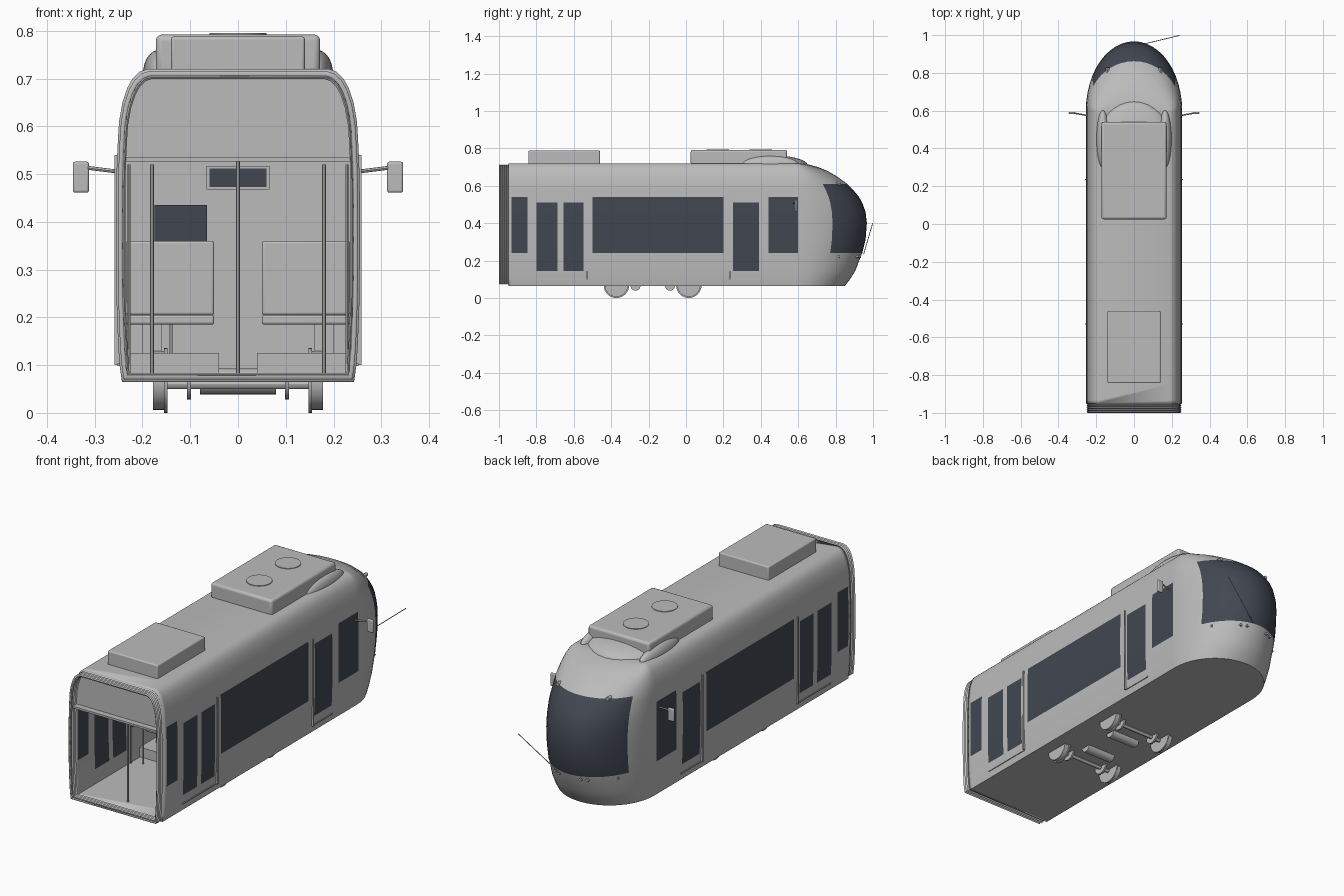
import bpy, bmesh, math
from mathutils import Vector

cube = bpy.data.objects.get("Cube")
if cube:
    bpy.data.objects.remove(cube)


def material(name, color):
    m = bpy.data.materials.new(name)
    m.use_nodes = True
    m.diffuse_color = (*color, 1)
    m.node_tree.nodes["Principled BSDF"].inputs["Base Color"].default_value = (*color, 1)
    return m


GREY = material("body grey", (0.5, 0.5, 0.5))
GLASS = material("dark glass", (0.053, 0.062, 0.083))
made = []


def finish(bm, name, mats=(GREY,), bevel=0, shell=0):
    bmesh.ops.recalc_face_normals(bm, faces=bm.faces)
    mesh = bpy.data.meshes.new(name)
    bm.to_mesh(mesh)
    bm.free()
    ob = bpy.data.objects.new(name, mesh)
    bpy.context.collection.objects.link(ob)
    for m in mats:
        mesh.materials.append(m)
    if shell:
        mod = ob.modifiers.new("shell", "SOLIDIFY")
        mod.thickness, mod.offset = shell, -1
    if bevel:
        mod = ob.modifiers.new("bevel", "BEVEL")
        mod.width, mod.segments = bevel, 3
    made.append(ob)
    return ob


def box(name, xs, ys, zs, mat=GREY, bevel=0):
    bm = bmesh.new()
    bmesh.ops.create_cube(bm, size=1)
    for v in bm.verts:
        v.co = [(r[0] + r[1]) / 2 + c * (r[1] - r[0]) for r, c in zip((xs, ys, zs), v.co)]
    return finish(bm, name, (mat,), bevel)


def both(name, xs, ys, zs, mat=GREY, bevel=0):
    for side, s in (("left", 1), ("right", -1)):
        box(f"{side}_{name}", sorted(s * x for x in xs), ys, zs, mat, bevel)


def rod(name, a, b, radius, segments=12, mat=GREY):
    a, b = Vector(a), Vector(b)
    bm = bmesh.new()
    bmesh.ops.create_cone(bm, cap_ends=True, segments=segments, radius1=radius,
                          radius2=radius, depth=(b - a).length)
    turn = (b - a).to_track_quat("Z", "Y")
    for v in bm.verts:
        v.co = turn @ v.co + (a + b) / 2
    return finish(bm, name, (mat,))


def dome(name, centre, radii):
    bm = bmesh.new()
    bmesh.ops.create_uvsphere(bm, u_segments=32, v_segments=16, radius=1)
    for v in bm.verts:
        v.co = [c + r * k for c, r, k in zip(centre, radii, v.co)]
    return finish(bm, name)


# Body levels: height, half width, nose tip
LEVELS = [(.065, .243, .85), (.10, .248, .877), (.145, .251, .905), (.24, .2545, .942),
          (.31, .255, .96), (.40, .255, .967), (.46, .255, .96), (.51, .254, .942),
          (.54, .253, .925), (.58, .251, .892), (.61, .249, .862), (.65, .242, .807),
          (.68, .232, .755), (.70, .221, .705), (.715, .205, .65), (.72, .19, .62)]
# Side glazing: start, end, bottom, top
GLAZING = [(-.933, -.848, .24, .54), (-.80, -.687, .145, .51), (-.655, -.548, .145, .51),
           (-.50, .20, .24, .54), (.25, .39, .145, .51), (.44, .598, .24, .54)]
END, START, STEPS = -.95, .6, 24
stations = [END] + sorted(y for w in GLAZING for y in w[:2])


def ring(z, half, tip):
    left = [(half, y, z) for y in stations]
    arc = [(half * math.cos(a), START + (tip - START) * math.sin(a), z)
           for a in (math.pi * i / STEPS for i in range(STEPS + 1))]
    right = [(-half, y, z) for y in reversed(stations)]
    return left + arc + right


# Body shell with side windows and wraparound windscreen
bm = bmesh.new()
rings = [[bm.verts.new(p) for p in ring(*lv)] for lv in LEVELS]
first = len(stations)
for k in range(len(rings) - 1):
    lo, hi = rings[k], rings[k + 1]
    zm = (LEVELS[k][0] + LEVELS[k + 1][0]) / 2
    for i in range(len(lo) - 1):
        f = bm.faces.new((lo[i], lo[i + 1], hi[i + 1], hi[i]))
        ym = (lo[i].co.y + lo[i + 1].co.y) / 2
        step = i - first
        on_nose = 0 <= step < STEPS
        screen = 4 <= step < STEPS - 4 and .24 < zm < .61
        side = not on_nose and any(a < ym < b and c < zm < d for a, b, c, d in GLAZING)
        f.material_index = int(screen or side)
bm.faces.new(rings[0])
bm.faces.new(rings[-1])
finish(bm, "body_shell", (GREY, GLASS), shell=.012)

# Pleated gangway at the open end
section = [(h, z) for z, h, t in LEVELS] + [(-h, z) for z, h, t in reversed(LEVELS)]
bm = bmesh.new()
loops = []
PLEATS = 10
for i in range(PLEATS + 1):
    s = .985 if i % 2 else .965
    y = END + .004 - i * .054 / PLEATS
    loops.append([bm.verts.new((x * s, y, .393 + (z - .393) * s)) for x, z in section])
for a, b in zip(loops, loops[1:]):
    for i in range(len(a)):
        j = (i + 1) % len(a)
        bm.faces.new((a[i], a[j], b[j], b[i]))
finish(bm, "gangway_bellows", shell=.01)


def bulkhead(name, bottom, y, depth):
    # Flat wall following the inside of the body above a given height
    bm = bmesh.new()
    pts = [(x * .955, .393 + (z - .393) * .965) for x, z in section if z >= bottom]
    face = bm.faces.new([bm.verts.new((x, y, z)) for x, z in pts])
    out = bmesh.ops.extrude_face_region(bm, geom=[face])["geom"]
    bmesh.ops.translate(bm, vec=(0, depth, 0),
                        verts=[g for g in out if isinstance(g, bmesh.types.BMVert)])
    finish(bm, name)


bulkhead("end_header", .53, -.955, .015)
box("header_ledge", (-.235, .235), (-.985, -.945), (.526, .536))
bulkhead("cab_partition", 0, .41, .012)
box("partition_window_frame", (-.066, .066), (.404, .41), (.468, .517))
box("partition_window", (-.06, .06), (.401, .405), (.473, .512), GLASS)
box("screen", (-.175, -.065), (.38, .388), (.36, .435), GLASS)
rod("screen_post", (-.14, .39, .08), (-.14, .39, .37), .003)

# Interior seats and poles
both("seat_platform", (.04, .235), (-.45, .09), (.076, .125))
for n, y in enumerate((-.40, -.22, -.04)):
    both(f"seat_cushion_{n}", (.05, .235), (y, y + .11), (.185, .205), bevel=.005)
    both(f"seat_back_{n}", (.05, .235), (y + .10, y + .115), (.205, .36), bevel=.005)
    both(f"seat_leg_{n}", (.16, .20), (y + .03, y + .08), (.12, .19))
rod("centre_pole", (0, -.88, .075), (0, -.88, .53), .004)
for s in (-1, 1):
    rod("inner_pole", (s * .18, -.5, .075), (s * .18, -.5, .52), .004)
    rod("side_pole", (s * .228, -.53, .075), (s * .228, -.53, .52), .003)
    rod("door_pole", (s * .228, .235, .075), (s * .228, .235, .52), .003)

# Door rails and sills
for name, rail, a, b in (("rear", -.53, -.80, -.53), ("cab", .235, .235, .40)):
    both(f"{name}_door_rail", (.246, .259), (rail - .003, rail + .003), (.10, .54))
    both(f"{name}_door_sill", (.243, .252), (a, b), (.098, .103))

# Roof equipment and fairings
box("rear_roof_unit", (-.14, .14), (-.843, -.46), (.71, .788), bevel=.006)
box("main_roof_unit", (-.172, .172), (.025, .54), (.71, .792), bevel=.012)
for y in (.17, .40):
    rod("roof_fan", (0, y, .785), (0, y, .795), .06, 32)
dome("roof_fairing", (0, .43, .71), (.2, .22, .055))
for s in (-1, 1):
    dome("side_fairing", (s * .165, .45, .71), (.034, .155, .05))

# Mirrors, marker cameras and nose lamps
both("mirror", (.312, .346), (.582, .594), (.461, .526), bevel=.005)
for s in (-1, 1):
    rod("mirror_arm", (s * .25, .575, .505), (s * .322, .588, .514), .004)
    rod("screen_camera", (s * .14, .80, .612), (s * .14, .828, .612), .009)
    for x, y in ((.06, .925), (.09, .912), (.19, .81)):
        rod("nose_lamp", (s * x, y - .03, .222), (s * x, y + .01, .222), .007)
rod("nose_aerial", (.04, .95, .235), (.24, .998, .40), .002, 8)

# Running gear
for y in (-.372, .015):
    for s in (-1, 1):
        rod("wheel", (s * .15, y, .068), (s * .178, y, .068), .062, 32)
        rod("wheel_flange", (s * .148, y, .068), (s * .155, y, .068), .068, 32)
        rod("brake_disc", (s * .098, y, .068), (s * .107, y, .068), .04, 24)
    rod("axle", (-.15, y, .06), (.15, y, .06), .01)
for y in (-.27, -.085):
    rod("drive_motor", (-.08, y, .066), (.08, y, .066), .027, 24)

# Smooth shading with crisp edges
bpy.ops.object.select_all(action="DESELECT")
for ob in made:
    ob.select_set(True)
bpy.context.view_layer.objects.active = made[0]
bpy.ops.object.shade_smooth_by_angle(angle=math.radians(30))
